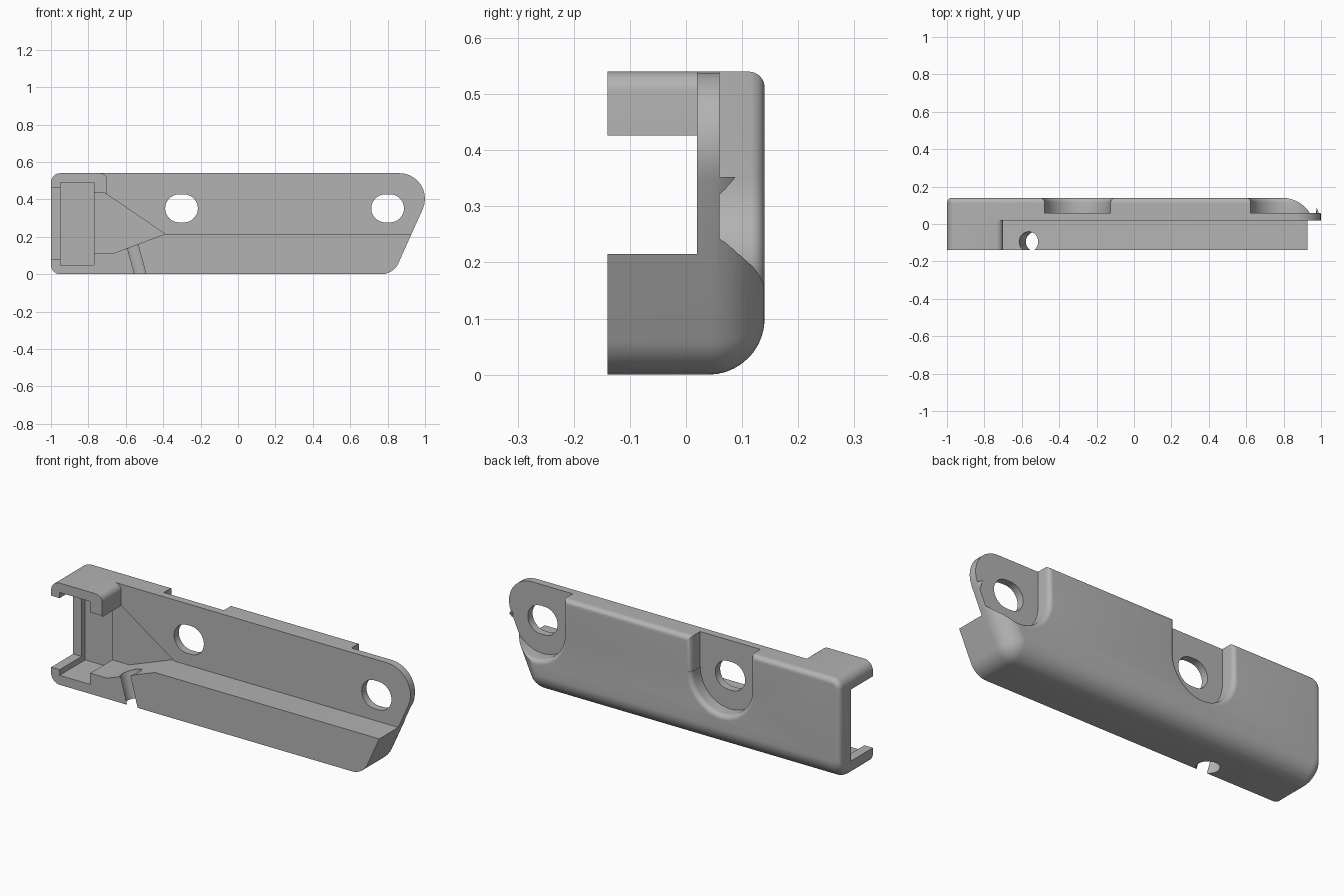
import bpy, bmesh, math
from mathutils import Vector, geometry

cube = bpy.data.objects.get("Cube")
if cube:
    bpy.data.objects.remove(cube, do_unlink=True)

grey = bpy.data.materials.new("plain grey")
grey.use_nodes = True
GREY = (0.45, 0.45, 0.45, 1)
grey.diffuse_color = GREY
grey.node_tree.nodes["Principled BSDF"].inputs["Base Color"].default_value = GREY


def loft(name, layers):
    """Closed solid through (y, [(x, z), ...]) layers of equal point count."""
    bm = bmesh.new()
    rings = [[bm.verts.new((x, y, z)) for x, z in pts] for y, pts in layers]
    n = len(rings[0])
    for a, b in zip(rings, rings[1:]):
        for i in range(n):
            j = (i + 1) % n
            bm.faces.new((a[i], a[j], b[j], b[i]))
    bm.faces.new(rings[0])
    bm.faces.new(rings[-1])
    bmesh.ops.recalc_face_normals(bm, faces=bm.faces)
    mesh = bpy.data.meshes.new(name)
    bm.to_mesh(mesh)
    bm.free()
    obj = bpy.data.objects.new(name, mesh)
    bpy.context.collection.objects.link(obj)
    mesh.materials.append(grey)
    return obj


def prism(name, pts, y0, y1):
    return loft(name, [(y0, pts), (y1, pts)])


def arc(cx, cz, r, a0, a1, n):
    angles = [math.radians(a0 + (a1 - a0) * i / n) for i in range(n + 1)]
    return [(cx + r * math.cos(a), cz + r * math.sin(a)) for a in angles]


def cut(body, cutter):
    cutter.hide_render = True
    mod = body.modifiers.new("cut", 'BOOLEAN')
    mod.operation = 'DIFFERENCE'
    mod.solver = 'EXACT'
    mod.object = cutter
    bpy.context.view_layer.objects.active = body
    bpy.ops.object.modifier_apply(modifier=mod.name)
    bpy.data.objects.remove(cutter, do_unlink=True)


# Body outline: left, bottom, slanted and top sides with rounded corners
HEIGHT, BACK, FRONT, SLOPE = 0.54, 0.14, -0.14, 0.45


def slant_x(z, inset):
    return 0.831 + SLOPE * z - inset * math.hypot(1, SLOPE)


def outline(big, small):
    top = HEIGHT - small
    corners = [((-1 + small, big), 0.05 - small),
               ((slant_x(big, big), big), 0.1 - big),
               ((slant_x(top, big), top), 0.136 - 0.7 * big),
               ((-1 + small, top), 0.05 - small)]
    pts = []
    for i, (c, r) in enumerate(corners):
        r = max(r, 0.002)
        c = Vector(c)
        u = (Vector(corners[i - 1][0]) - c).normalized()
        v = (Vector(corners[(i + 1) % 4][0]) - c).normalized()
        half = u.angle(v) / 2
        centre = c + (u + v).normalized() * r / math.sin(half)
        p = c + u * r / math.tan(half) - centre
        q = c + v * r / math.tan(half) - centre
        sweep = math.pi - 2 * half
        for k in range(11):
            t = k / 10
            w = (p * math.sin((1 - t) * sweep) + q * math.sin(t * sweep)) / math.sin(sweep)
            pts.append(tuple(centre + w))
    return pts


def fillet(y, r):
    d = max(0, y - BACK + r)
    return r - math.sqrt(max(0, r * r - d * d))


# Back edge: wide rounding along bottom and slant, narrow along top and left
R_BIG, R_SMALL = 0.1, 0.028
depths = {FRONT}
for r in (R_BIG, R_SMALL):
    depths |= {round(BACK - r + r * math.sin(math.pi * i / 20), 4) for i in range(11)}
body = loft("bracket_body", [(y, outline(fillet(y, R_BIG), fillet(y, R_SMALL)))
                             for y in sorted(depths)])

# Open front above the lower ledge, leaving an upper arm at one end
front = [(1.2, 0.215), (1.2, 0.7), (-0.735, 0.7)] + \
    arc(-0.735, 0.505, 0.035, 90, 0, 6) + [(-0.70, 0.215)]
cut(body, prism("front_cutter", front, -0.3, 0.02))

# Tapered cavity and the deeper slot inside it
cavity = [(-1.1, 0.08), (-0.85, 0.08), (-0.85, 0.11), (-0.67, 0.11), (-0.39, 0.215),
          (-0.71, 0.433), (-0.85, 0.433), (-0.85, 0.46), (-1.1, 0.46)]
cut(body, prism("cavity_cutter", cavity, -0.3, 0.045))
slot = [(-0.95, 0.05), (-0.77, 0.05), (-0.77, 0.49), (-0.95, 0.49)]
cut(body, prism("slot_cutter", slot, -0.3, 0.075))

# Back recesses with rounded rims, and oblong screw holes
HOLE_Z, RIM = 0.352, 0.025
for cx, extra in ((-0.302, 0.001), (0.8, 0.3)):
    steps = [(0.06, 0), (0.115, 0)]
    for i in range(1, 8):
        a = math.pi / 2 * i / 7
        steps.append((0.115 + RIM * math.sin(a), RIM * (1 - math.cos(a))))
    steps.append((0.2, RIM))
    layers = []
    for y, flare in steps:
        r = 0.176 + flare
        layers.append((y, arc(cx, HOLE_Z, r, 180, 360, 32) +
                       [(cx + r + extra, HOLE_Z), (cx + r + extra, 0.7), (cx - r, 0.7)]))
    cut(body, loft("recess_cutter", layers))
    hole = arc(cx - 0.0125, HOLE_Z, 0.075, 90, 270, 16) + \
        arc(cx + 0.0125, HOLE_Z, 0.075, -90, 90, 16)
    cut(body, prism("hole_cutter", hole, -0.3, 0.3))

# Slanted round channel through the lower ledge
bpy.ops.mesh.primitive_cylinder_add(vertices=32, radius=0.054, depth=0.7,
                                    location=(-0.522, -0.095, 0),
                                    rotation=(0, -math.atan(0.27), 0))
channel = bpy.context.object
channel.data.materials.append(grey)
# Shorten the channel's top so it stays clear of the upper arm
channel.location += Vector((0.04, 0, -0.15))
cut(body, channel)

# Smooth the roundings, keep the edges crisp
bpy.ops.object.select_all(action='DESELECT')
body.select_set(True)
bpy.context.view_layer.objects.active = body
bpy.ops.object.shade_smooth_by_angle(angle=math.radians(30))
